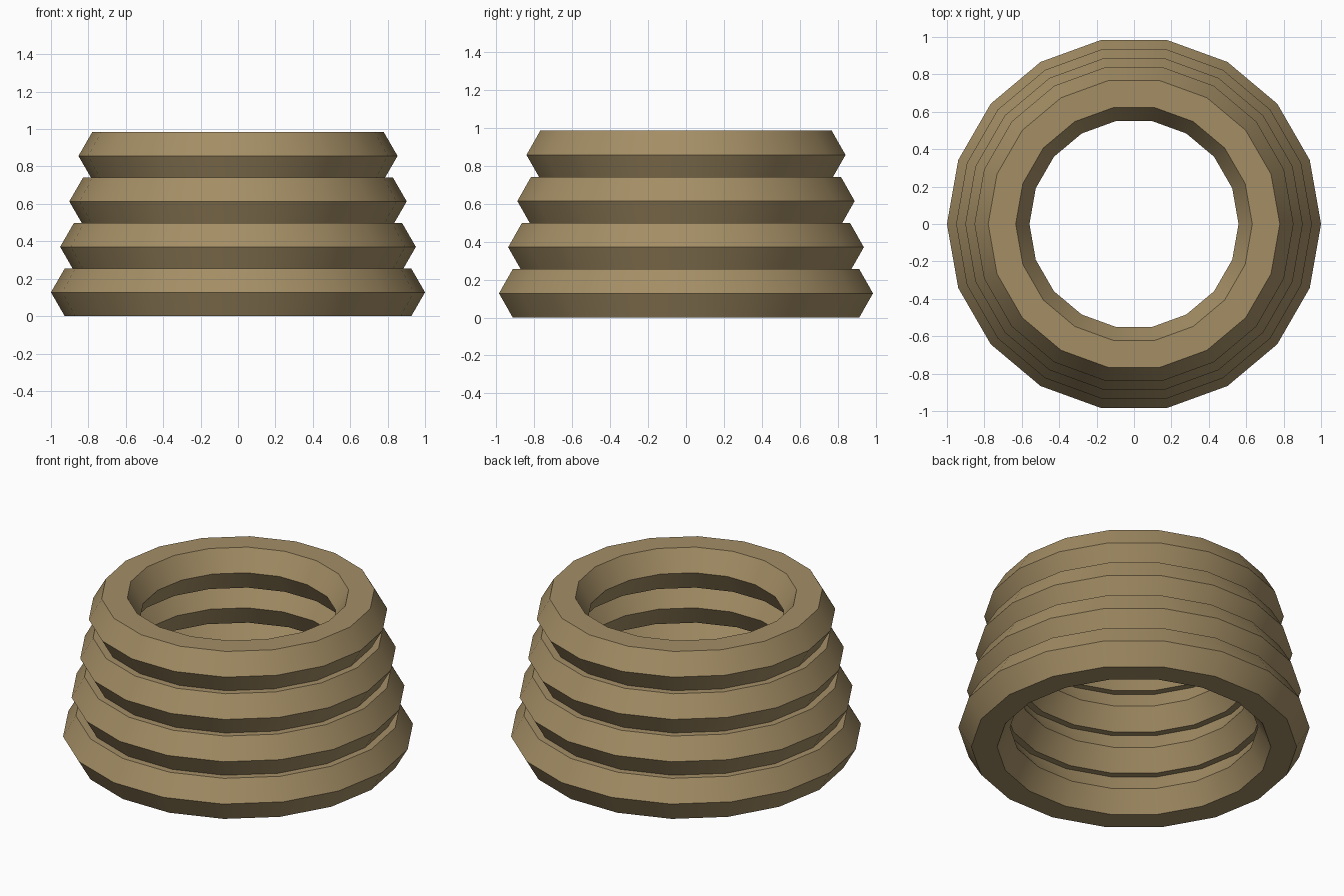
import bpy, math

if "Cube" in bpy.data.objects:
    bpy.data.objects.remove(bpy.data.objects["Cube"])

MINOR = 0.147                                  # radius of the hexagonal cross-section
HALF_H = MINOR * math.sin(math.radians(60))    # half height of one ring
STEP_Z, STEP_R = 0.243, 0.049                  # rise and shrink per ring

# Four stacked, tapering rings with hexagonal section and 18 sides
for i in range(4):
    bpy.ops.mesh.primitive_torus_add(
        major_segments=18, minor_segments=6,
        major_radius=1.0 - MINOR - STEP_R * i, minor_radius=MINOR,
        location=(0, 0, HALF_H + STEP_Z * i))
    ring = bpy.context.object
    ring.name = f"ring_{i + 1}"

    # Soft around the ring, crisp along the hexagon edges
    bpy.ops.object.shade_smooth_by_angle(angle=math.radians(30))

    # Tan material shared by all rings
    mat = bpy.data.materials.get("tan") or bpy.data.materials.new("tan")
    mat.diffuse_color = (0.37, 0.27, 0.13, 1)
    mat.use_nodes = True
    mat.node_tree.nodes["Principled BSDF"].inputs["Base Color"].default_value = mat.diffuse_color
    ring.data.materials.append(mat)
